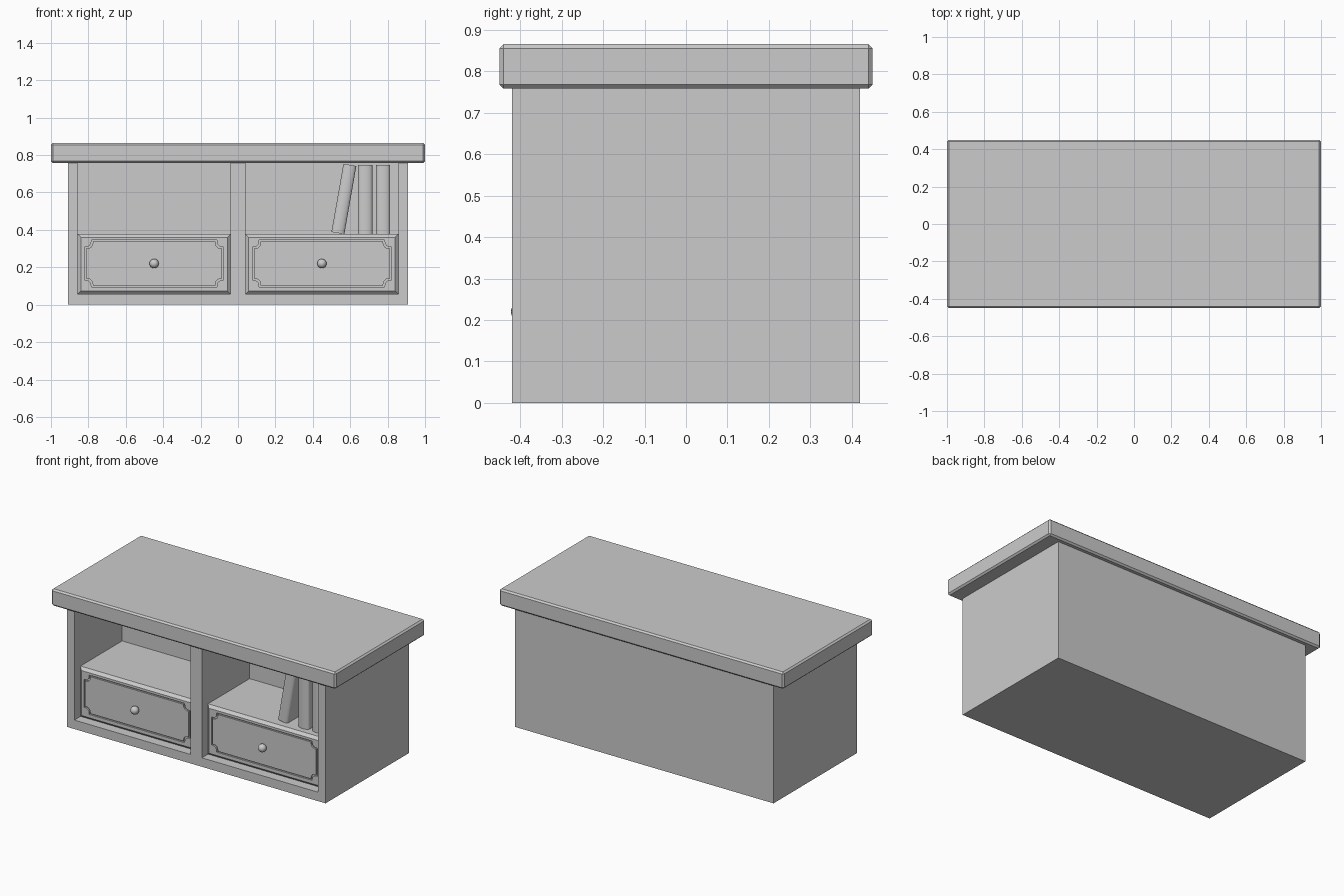
import bpy, bmesh, math
from mathutils import Matrix, Vector

if "Cube" in bpy.data.objects:
    bpy.data.objects.remove(bpy.data.objects["Cube"], do_unlink=True)

GREY = (0.6, 0.6, 0.6, 1)
grey = bpy.data.materials.new("plain_grey")
grey.use_nodes = True
grey.diffuse_color = GREY
grey.node_tree.nodes["Principled BSDF"].inputs["Base Color"].default_value = GREY


def finish(name, bm):
    bmesh.ops.recalc_face_normals(bm, faces=bm.faces)
    mesh = bpy.data.meshes.new(name)
    bm.to_mesh(mesh)
    bm.free()
    mesh.materials.append(grey)
    ob = bpy.data.objects.new(name, mesh)
    bpy.context.collection.objects.link(ob)
    return ob


def box(name, lo, hi, bevel=0, front_only=False):
    bm = bmesh.new()
    lo, hi = Vector(lo), Vector(hi)
    bmesh.ops.create_cube(bm, size=1, matrix=Matrix.Translation((lo + hi) / 2)
                          @ Matrix.Diagonal((*(hi - lo), 1)))
    if bevel:
        edges = [e for e in bm.edges
                 if not front_only or all(v.co.y < lo.y + 0.001 for v in e.verts)]
        bmesh.ops.bevel(bm, geom=edges, offset=bevel, segments=1, affect='EDGES')
    return finish(name, bm)


def prism(name, points, axis, start, end):
    """Extrude a closed outline along y (points are x, z) or z (points are x, y)."""
    bm = bmesh.new()
    place = (lambda a, b: (a, start, b)) if axis == 'y' else (lambda a, b: (a, b, start))
    face = bm.faces.new([bm.verts.new(place(*p)) for p in points])
    new = bmesh.ops.extrude_face_region(bm, geom=[face])["geom"]
    step = Vector((0, end - start, 0) if axis == 'y' else (0, 0, end - start))
    bmesh.ops.translate(bm, vec=step, verts=[g for g in new if isinstance(g, bmesh.types.BMVert)])
    return finish(name, bm)


def cut(ob, cutter):
    mod = ob.modifiers.new("cut", 'BOOLEAN')
    mod.operation, mod.object, mod.solver = 'DIFFERENCE', cutter, 'EXACT'
    bpy.context.view_layer.objects.active = ob
    bpy.ops.object.modifier_apply(modifier=mod.name)
    bpy.data.objects.remove(cutter, do_unlink=True)


def smooth(ob):
    bpy.ops.object.select_all(action='DESELECT')
    ob.select_set(True)
    bpy.context.view_layer.objects.active = ob
    bpy.ops.object.shade_smooth_by_angle(angle=math.radians(40))


def notched_outline(cx, cz, half_w, half_h, radius, lip):
    """Rectangle whose corners are scooped out by a small stepped arc."""
    scoop = [(radius + lip, 0)]
    for i in range(7):
        a = i / 6 * math.pi / 2
        scoop.append((lip + radius * math.cos(a), lip + radius * math.sin(a)))
    scoop.append((0, radius + lip))
    points = []
    for sx, sz in ((-1, -1), (-1, 1), (1, 1), (1, -1)):
        corner = [(cx + sx * (half_w - u), cz + sz * (half_h - v)) for u, v in scoop]
        points += corner if sx * sz > 0 else corner[::-1]
    return points


# Cabinet body and top
body = box("cabinet_body", (-0.91, -0.42, 0), (0.91, 0.42, 0.76))
box("table_top", (-1, -0.45, 0.758), (1, 0.45, 0.865), bevel=0.01)

FACE_Y = -0.375
for side, s in (("right", -1), ("left", 1)):
    x0, x1 = sorted((s * 0.04, s * 0.857))
    cx = (x0 + x1) / 2
    # Open compartment
    cut(body, box("cutter", (x0, -0.5, 0.057), (x1, 0.06, 0.8)))
    # Drawer block, whose top is the shelf
    drawer = box(side + "_drawer", (x0, FACE_Y, 0.057), (x1, 0.06, 0.377),
                 bevel=0.017, front_only=True)
    # Grooved panel with scooped corners
    cut(drawer, prism("cutter", notched_outline(cx, 0.22, 0.372, 0.125, 0.028, 0.008),
                      'y', FACE_Y - 0.05, FACE_Y + 0.01))
    prism(side + "_drawer_panel", notched_outline(cx, 0.22, 0.364, 0.117, 0.028, 0.008),
          'y', FACE_Y, FACE_Y + 0.012)
    # Knob
    bm = bmesh.new()
    bmesh.ops.create_uvsphere(bm, u_segments=20, v_segments=12, radius=0.025,
                              matrix=Matrix.Translation((cx, FACE_Y - 0.022, 0.22)))
    bmesh.ops.create_cone(bm, cap_ends=True, segments=16, radius1=0.012, radius2=0.012, depth=0.02,
                          matrix=Matrix.Translation((cx, FACE_Y - 0.005, 0.22))
                          @ Matrix.Rotation(math.pi / 2, 4, 'X'))
    smooth(finish(side + "_drawer_knob", bm))


# Books: a cover wrapped round a rounded spine, with pages set inside
def book(name, x, z, tilt=0, width=0.076, height=0.37, depth=0.25, board=0.008):
    w = width / 2

    def spine(half, bulge):
        return [(-half * math.cos(i / 10 * math.pi), -bulge * math.sin(i / 10 * math.pi))
                for i in range(11)]

    cover = ([(-w, depth)] + spine(w, 0.018) + [(w, depth), (w - board, depth)]
             + spine(w - board, 0.01)[::-1] + [(board - w, depth)])
    pages = spine(w - board, 0.01) + [(w - board, depth - 0.01), (board - w, depth - 0.01)]
    for part, outline, gap in (("cover", cover, 0), ("pages", pages, 0.008)):
        ob = prism(f"{name}_{part}", outline, 'z', gap, height - gap)
        ob.location = (x, -0.305, z)
        ob.rotation_euler.y = tilt
        smooth(ob)


book("leaning_book", 0.534, 0.383, tilt=math.radians(10), width=0.07)
book("middle_book", 0.68, 0.376)
book("end_book", 0.776, 0.376)
